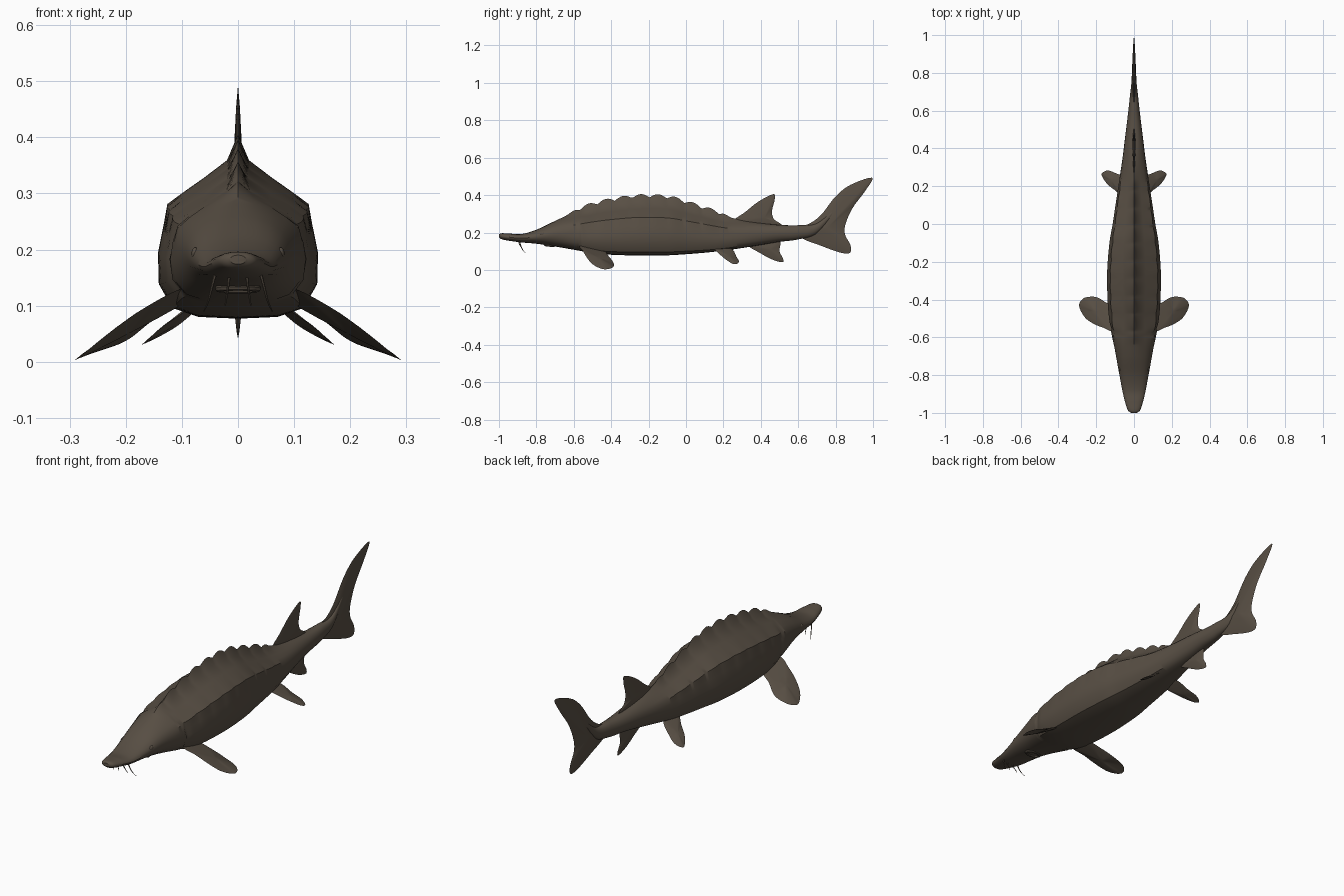
import bpy, bmesh, math
from mathutils import Vector

if "Cube" in bpy.data.objects:
    bpy.data.objects.remove(bpy.data.objects["Cube"])

skin = bpy.data.materials.new("dark olive brown")
skin.diffuse_color = (0.098, 0.078, 0.058, 1)
skin.use_nodes = True
skin.node_tree.nodes["Principled BSDF"].inputs["Base Color"].default_value = skin.diffuse_color


def spline(pts, n, closed=False):
    """Smooth path through points of any dimension."""
    m, out = len(pts), []
    for i in range(m if closed else m - 1):
        idx = [(i + k) % m if closed else min(max(i + k, 0), m - 1) for k in (-1, 0, 1, 2)]
        a, b, c, d = (pts[k] for k in idx)
        for s in range(n):
            t = s / n
            out.append([0.5 * (2 * q + (r - p) * t + (2 * p - 5 * q + 4 * r - u) * t * t
                               + (3 * q - p - 3 * r + u) * t ** 3)
                        for p, q, r, u in zip(a, b, c, d)])
    return out if closed else out + [list(pts[-1])]


def finish(name, bm, angle=40):
    bmesh.ops.recalc_face_normals(bm, faces=bm.faces)
    me = bpy.data.meshes.new(name)
    bm.to_mesh(me)
    bm.free()
    ob = bpy.data.objects.new(name, me)
    bpy.context.collection.objects.link(ob)
    me.materials.append(skin)
    bpy.ops.object.select_all(action='DESELECT')
    ob.select_set(True)
    bpy.context.view_layer.objects.active = ob
    bpy.ops.object.shade_smooth_by_angle(angle=math.radians(angle))
    return ob


def bridge(bm, rings):
    for a, b in zip(rings, rings[1:]):
        for i in range(len(a)):
            j = (i + 1) % len(a)
            bm.faces.new((a[i], a[j], b[j], b[i]))


def ramp(v, a, b):
    t = min(max((v - a) / (b - a), 0), 1)
    return t * t * (3 - 2 * t)


# Body: y, half width, top z, bottom z
stations = [(-1, .014, .19, .174), (-.985, .033, .196, .164), (-.94, .048, .194, .155),
            (-.88, .062, .192, .147), (-.8, .077, .215, .14), (-.7, .096, .262, .125),
            (-.6, .117, .307, .108), (-.5, .132, .342, .09), (-.4, .14, .366, .081),
            (-.25, .142, .386, .077), (-.1, .13, .381, .078), (0, .113, .354, .084),
            (.1, .098, .322, .092), (.2, .083, .29, .103), (.3, .069, .266, .117),
            (.4, .055, .251, .133), (.5, .042, .241, .15), (.6, .03, .239, .163),
            (.7, .019, .25, .195), (.8, .007, .335, .31)]
# Keeled half section: width fraction, height fraction
keeled = [(0, 1), (.14, .91), (.43, .81), (.68, .73), (.86, .66), (.94, .52),
          (1, .38), (.99, .2), (.82, .06), (.5, .01), (0, 0)]


def build_body():
    bm = bmesh.new()
    rings = []
    for y, w, top, bot in spline(stations, 14):
        keel = ramp(y, -.78, -.48) * (1 - ramp(y, .15, .5))
        scute = ramp(y, -.66, -.55) * (1 - ramp(y, .18, .25))
        bump = abs(math.sin(math.pi * (y + .66) / .093)) * scute
        half = []
        for k, (fx, fz) in enumerate(keeled):
            a = math.pi * k / 10
            ex = abs(math.sin(a)) ** .85
            ez = .5 + .5 * math.cos(a)
            x = w * (fx * keel + ex * (1 - keel))
            z = bot + (top - bot) * (fz * keel + ez * (1 - keel))
            if k == 0:          # back scutes
                z += .019 * bump
            if k == 4:          # side scutes
                x += .004 * bump
            # groove behind the gill cover
            back = y - (-.56 - 6 * (z - .18) ** 2)
            if 0 < back < .035 and 2 < k < 9:
                x -= .006 * (1 - back / .035)
            half.append((x, y, z))
        ring = half + [(-x, yy, z) for x, yy, z in half[-2:0:-1]]
        rings.append([bm.verts.new(p) for p in ring])
    bridge(bm, rings)
    bm.faces.new(rings[0])
    bm.faces.new(rings[-1])
    return finish("body", bm, 35)


def fin(name, outline, thick, centre=None):
    """Lens shaped blade inside a smooth closed outline."""
    pts = [Vector(p) for p in spline(outline, 5, True)]
    c = Vector(centre) if centre else sum(pts, Vector()) / len(pts)
    nor = Vector()
    for p, q in zip(pts, pts[1:] + pts[:1]):
        nor += (p - c).cross(q - c)
    nor.normalize()
    bm = bmesh.new()
    edge = [bm.verts.new(p) for p in pts]
    for side in (1, -1):
        rings = [edge]
        for s in (.85, .6, .3):
            off = nor * side * thick * (1 - s) ** .7
            rings.append([bm.verts.new(c + (p - c) * s + off) for p in pts])
        bridge(bm, rings)
        tip = bm.verts.new(c + nor * side * thick)
        last = rings[-1]
        for i in range(len(last)):
            bm.faces.new((last[i], last[(i + 1) % len(last)], tip))
    return finish(name, bm, 60)


def flip(pts, s):
    return [(s * x, y, z) for x, y, z in pts]


def upright(pts):
    return [(0, y, z) for y, z in pts]


build_body()

# Upright fins
fin("dorsal_fin", upright([(.25, .25), (.32, .312), (.39, .367), (.468, .405), (.474, .375),
                           (.46, .315), (.47, .272), (.51, .237), (.4, .22)]), .009, (0, .42, .28))
fin("anal_fin", upright([(.33, .135), (.4, .088), (.46, .056), (.515, .041), (.519, .06),
                         (.5, .1), (.5, .155), (.42, .16)]), .008, (0, .45, .11))
fin("tail_fin", upright([(.58, .225), (.65, .243), (.72, .292), (.8, .393), (.88, .455), (.995, .493),
                         (.96, .425), (.89, .33), (.853, .245), (.85, .19), (.88, .13), (.875, .09),
                         (.82, .094), (.72, .13), (.62, .17)]), .013, (0, .755, .225))

# Paired fins
pectoral = [(.10, -.565, .13), (.16, -.55, .10), (.21, -.53, .066), (.255, -.5, .031),
            (.284, -.455, .007), (.289, -.42, .004), (.26, -.39, .015), (.2, -.387, .037),
            (.15, -.415, .075), (.09, -.45, .11)]
pelvic = [(.06, .15, .12), (.1, .178, .086), (.14, .21, .058), (.165, .245, .035),
          (.17, .268, .031), (.14, .283, .045), (.1, .27, .07), (.05, .24, .115)]
for s, label in ((1, "left"), (-1, "right")):
    fin(label + "_pectoral_fin", flip(pectoral, s), .009)
    fin(label + "_pelvic_fin", flip(pelvic, s), .006)

    # Eyes
    bm = bmesh.new()
    bmesh.ops.create_uvsphere(bm, u_segments=16, v_segments=10, radius=1)
    for v in bm.verts:
        v.co = Vector((s * .076 + v.co.x * .007, -.765 + v.co.y * .014, .192 + v.co.z * .012))
    finish(label + "_eye", bm)

    # Barbels under the snout
    for kind, path in (("outer", [(.04, -.89, .158), (.046, -.885, .135), (.053, -.872, .108), (.061, -.858, .09)]),
                       ("inner", [(.015, -.895, .158), (.017, -.892, .14), (.02, -.88, .118), (.023, -.87, .1)])):
        pts = spline(flip(path, s), 4)
        bm = bmesh.new()
        rings = []
        for i, p in enumerate(pts):
            r = .0032 * (1 - .7 * i / len(pts))
            rings.append([bm.verts.new((p[0] + r * math.cos(a * math.pi / 3),
                                        p[1] + r * math.sin(a * math.pi / 3), p[2])) for a in range(6)])
        bridge(bm, rings)
        bm.faces.new(rings[0])
        bm.faces.new(rings[-1])
        finish(f"{label}_{kind}_barbel", bm)

# Mouth: soft oval lip ring under the head
bm = bmesh.new()
rings = []
for i in range(24):
    a = i * math.pi / 12
    rings.append([bm.verts.new(((.034 + .007 * math.cos(b)) * math.cos(a),
                                -.73 + (.022 + .007 * math.cos(b)) * math.sin(a),
                                .131 - .12 * .022 * math.sin(a) + .007 * math.sin(b)))
                  for b in (k * math.pi / 4 for k in range(8))])
bridge(bm, rings + rings[:1])
finish("mouth", bm)
